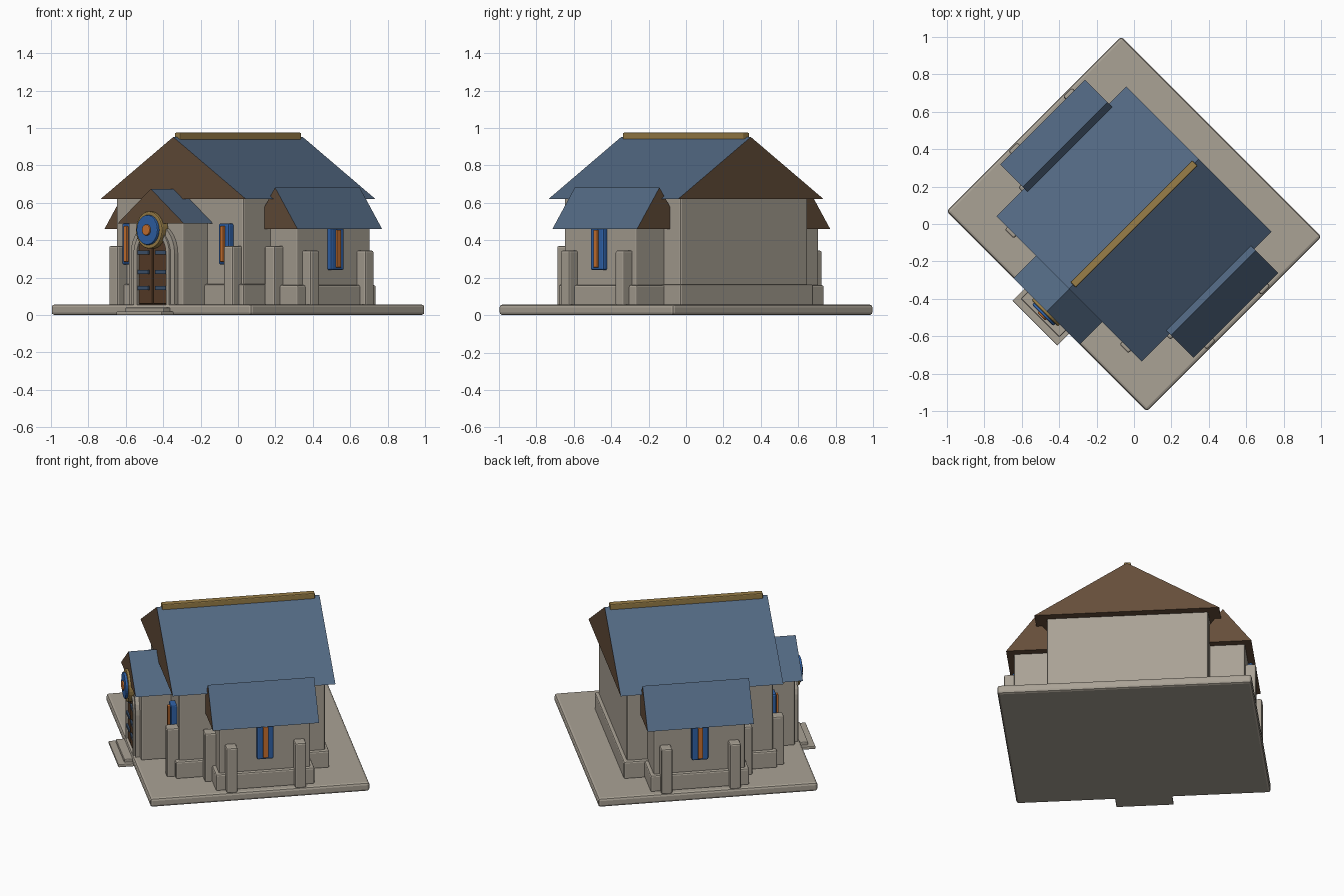
import bpy, bmesh, math
from mathutils import Matrix

if "Cube" in bpy.data.objects:
    bpy.data.objects.remove(bpy.data.objects["Cube"])

# Everything is built along the ridge (local x), then turned 45 degrees
TURN = Matrix.Rotation(math.radians(45), 4, 'Z')


def material(name, rgb):
    m = bpy.data.materials.new(name)
    m.diffuse_color = (*rgb, 1)
    m.use_nodes = True
    m.node_tree.nodes["Principled BSDF"].inputs["Base Color"].default_value = m.diffuse_color
    return m


STONE = material("stone", (0.40, 0.36, 0.30))
SLATE = material("blue_slate", (0.085, 0.14, 0.225))
TIMBER = material("roof_timber", (0.13, 0.075, 0.042))
GOLD = material("gold", (0.32, 0.21, 0.065))
BLUE = material("blue_frame", (0.03, 0.125, 0.40))
ORANGE = material("orange_glass", (0.60, 0.17, 0.03))
DOOR = material("door_wood", (0.10, 0.048, 0.022))
IRON = material("iron", (0.05, 0.09, 0.16))


def finish(name, bm, mats, bevel=0, segments=2):
    bmesh.ops.recalc_face_normals(bm, faces=bm.faces)
    bm.transform(TURN)
    me = bpy.data.meshes.new(name)
    bm.to_mesh(me)
    bm.free()
    for m in mats:
        me.materials.append(m)
    ob = bpy.data.objects.new(name, me)
    bpy.context.collection.objects.link(ob)
    if bevel:
        mod = ob.modifiers.new("bevel", 'BEVEL')
        mod.width, mod.segments = bevel, segments
    return ob


def box(name, x0, x1, y0, y1, z0, z1, mat, bevel=0.0):
    bm = bmesh.new()
    bmesh.ops.create_cube(bm, size=1)
    for v in bm.verts:
        v.co = ((x0 + x1) / 2 + v.co.x * (x1 - x0),
                (y0 + y1) / 2 + v.co.y * (y1 - y0),
                (z0 + z1) / 2 + v.co.z * (z1 - z0))
    return finish(name, bm, [mat], bevel)


def extrude_x(bm, profile, x0, x1):
    """Prism along x from a closed (y, z) profile."""
    face = bm.faces.new([bm.verts.new((x0, y, z)) for y, z in profile])
    new = bmesh.ops.extrude_face_region(bm, geom=[face])["geom"]
    verts = [g for g in new if isinstance(g, bmesh.types.BMVert)]
    bmesh.ops.translate(bm, verts=verts, vec=(x1 - x0, 0, 0))


def roof(name, x0, x1, yc, half, z0, z1):
    bm = bmesh.new()
    extrude_x(bm, [(yc - half, z0), (yc + half, z0), (yc, z1)], x0, x1)
    bmesh.ops.recalc_face_normals(bm, faces=bm.faces)
    # slate on the slopes, timber on gables and underside
    for f in bm.faces:
        f.material_index = 0 if f.normal.z > 0.1 else 1
    finish(name, bm, [SLATE, TIMBER])


def arch(half, spring, z0, n=16):
    pts = [(half * math.cos(math.pi * i / n), spring + half * math.sin(math.pi * i / n))
           for i in range(n + 1)]
    return [(half, z0)] + pts + [(-half, z0)]


def disc(name, x0, x1, z, r, mat, bevel=0.006):
    bm = bmesh.new()
    n = 32
    extrude_x(bm, [(r * math.cos(2 * math.pi * i / n), z + r * math.sin(2 * math.pi * i / n))
                   for i in range(n)], x0, x1)
    ob = finish(name, bm, [mat], bevel)
    ob.modifiers["bevel"].limit_method = 'ANGLE'


# Ground slab and entrance steps
box("ground_slab", -0.66, 0.66, -0.757, 0.757, 0, 0.057, STONE, 0.015)
box("lower_step", -0.75, -0.60, -0.17, 0.17, 0, 0.02, STONE, 0.005)
box("upper_step", -0.71, -0.60, -0.145, 0.145, 0.015, 0.04, STONE, 0.005)

# Main hall
box("hall_walls", -0.44, 0.44, -0.48, 0.48, 0.05, 0.63, STONE, 0.01)
box("hall_plinth", -0.462, 0.462, -0.502, 0.502, 0.05, 0.165, STONE, 0.01)
roof("hall_roof", -0.49, 0.49, 0, 0.55, 0.62, 0.952)
box("ridge_cap", -0.46, 0.46, -0.02, 0.02, 0.93, 0.975, GOLD, 0.006)

# Entrance porch
box("porch_walls", -0.62, -0.42, -0.21, 0.21, 0.05, 0.50, STONE, 0.01)
roof("porch_roof", -0.66, -0.42, 0, 0.25, 0.49, 0.675)

# Stone door surround: arched ring open at the bottom
for name, x, outer, inner in (("door_surround", -0.645, 0.165, 0.125),
                              ("door_inner_surround", -0.655, 0.135, 0.11)):
    bm = bmesh.new()
    extrude_x(bm, arch(outer, 0.33, 0.05) + arch(inner, 0.33, 0.05)[::-1], x, -0.61)
    finish(name, bm, [STONE])
bm = bmesh.new()
extrude_x(bm, arch(0.112, 0.33, 0.055), -0.635, -0.61)
finish("door_backing", bm, [DOOR])
for s in (-1, 1):
    y0, y1 = sorted((s * 0.004, s * 0.105))
    box("door_leaf", -0.645, -0.62, y0, y1, 0.06, 0.40, DOOR, 0.004)
    for z in (0.145, 0.23, 0.335):
        y0, y1 = sorted((s * 0.025, s * 0.107))
        box("door_hinge", -0.655, -0.64, y0, y1, z - 0.011, z + 0.011, IRON, 0.003)

# Round window over the door
disc("round_window_ring", -0.675, -0.625, 0.455, 0.10, GOLD)
disc("round_window_frame", -0.69, -0.63, 0.455, 0.08, BLUE)
disc("round_window_glass", -0.70, -0.64, 0.455, 0.03, ORANGE)

for s in (-1, 1):
    def side_box(name, x0, x1, y0, y1, z0, z1, mat, bevel=0.0):
        a, b = sorted((s * y0, s * y1))
        box(name, x0, x1, a, b, z0, z1, mat, bevel)

    # Side wings
    side_box("wing_walls", -0.235, 0.315, 0.40, 0.687, 0.05, 0.47, STONE, 0.01)
    side_box("wing_plinth", -0.257, 0.337, 0.40, 0.709, 0.05, 0.16, STONE, 0.01)
    roof("wing_roof", -0.28, 0.36, s * 0.56, 0.17, 0.46, 0.682)

    # Wing buttresses
    for x in (-0.2, 0.213):
        side_box("wing_buttress", x, x + 0.067, 0.66, 0.75, 0.05, 0.345, STONE, 0.01)
    side_box("wing_corner_buttress", -0.30, -0.21, 0.50, 0.575, 0.05, 0.37, STONE, 0.01)

    # Wing window
    side_box("wing_window_frame", -0.01, 0.09, 0.67, 0.715, 0.24, 0.47, BLUE, 0.01)
    side_box("wing_window_glass", 0.025, 0.055, 0.70, 0.727, 0.255, 0.455, ORANGE, 0.003)

    # Front facade buttress and window
    side_box("front_buttress", -0.51, -0.42, 0.40, 0.468, 0.05, 0.37, STONE, 0.01)
    side_box("front_window_frame", -0.475, -0.42, 0.325, 0.405, 0.27, 0.49, BLUE, 0.01)
    side_box("front_window_glass", -0.49, -0.46, 0.352, 0.378, 0.285, 0.475, ORANGE, 0.003)
